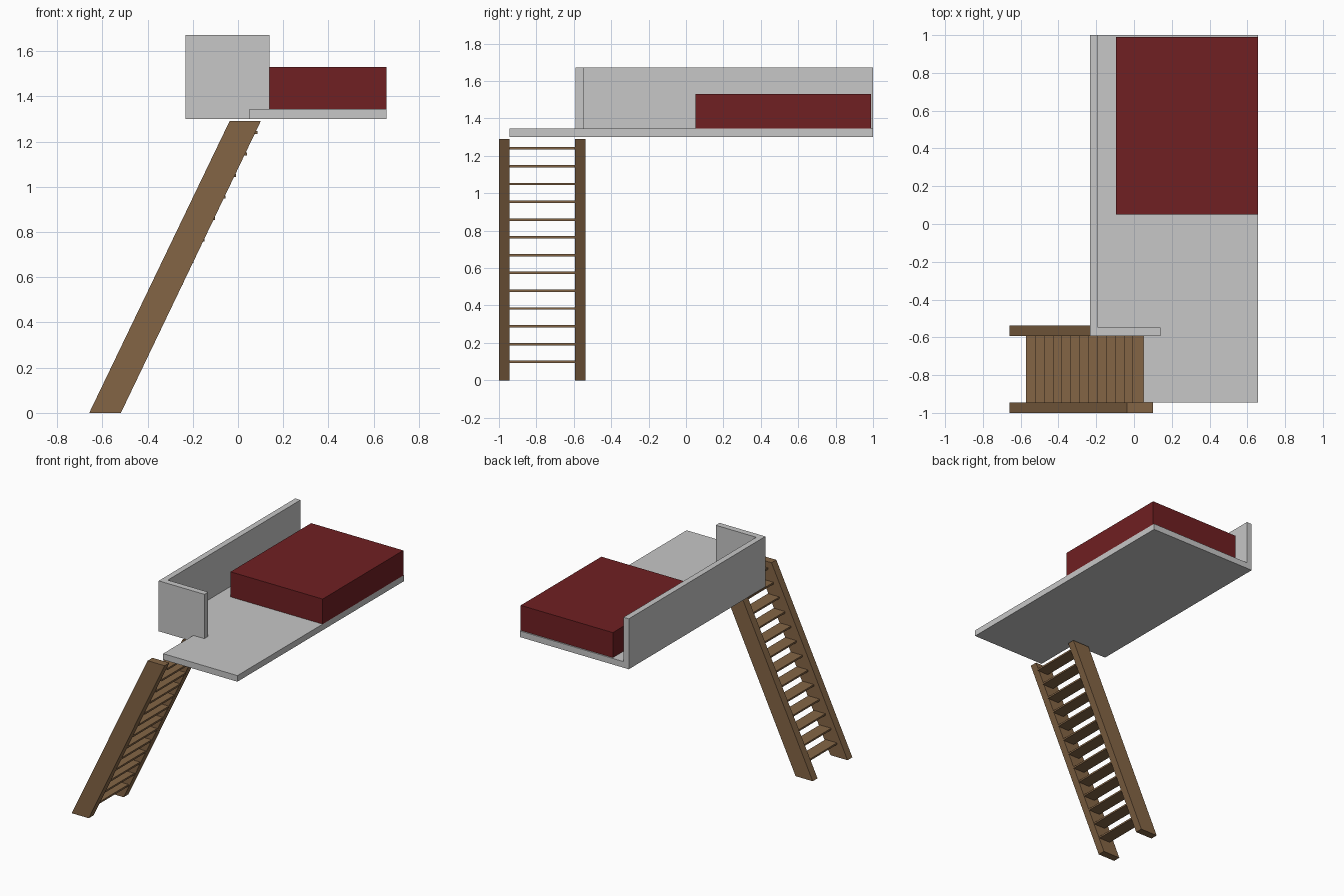
import bpy, bmesh

if "Cube" in bpy.data.objects:
    bpy.data.objects.remove(bpy.data.objects["Cube"])


def material(name, rgb):
    m = bpy.data.materials.new(name)
    m.diffuse_color = (*rgb, 1)
    m.use_nodes = True
    m.node_tree.nodes["Principled BSDF"].inputs["Base Color"].default_value = m.diffuse_color
    return m


GREY = material("light grey", (0.57, 0.57, 0.57))
RED = material("dark red", (0.16, 0.014, 0.016))
WOOD = material("brown wood", (0.23, 0.13, 0.06))


def prism(name, outline, direction, mat):
    """Extrude a flat outline of 3D points along a direction."""
    bm = bmesh.new()
    face = bm.faces.new([bm.verts.new(p) for p in outline])
    ext = bmesh.ops.extrude_face_region(bm, geom=[face])
    verts = [g for g in ext["geom"] if isinstance(g, bmesh.types.BMVert)]
    bmesh.ops.translate(bm, verts=verts, vec=direction)
    bmesh.ops.recalc_face_normals(bm, faces=bm.faces)
    mesh = bpy.data.meshes.new(name)
    bm.to_mesh(mesh)
    bm.free()
    mesh.materials.append(mat)
    ob = bpy.data.objects.new(name, mesh)
    bpy.context.collection.objects.link(ob)
    return ob


def slab(name, outline_xy, z0, z1, mat):
    return prism(name, [(x, y, z0) for x, y in outline_xy], (0, 0, z1 - z0), mat)


def box(name, x0, x1, y0, y1, z0, z1, mat):
    return slab(name, [(x0, y0), (x1, y0), (x1, y1), (x0, y1)], z0, z1, mat)


# Loft floor, notched where the stair arrives
slab("loft_floor", [(0.05, -0.944), (0.656, -0.944), (0.656, 1.0), (-0.19, 1.0),
                    (-0.19, -0.547), (0.05, -0.547)], 1.30, 1.345, GREY)

# L-shaped parapet along the open side, returning at the stair
slab("parapet", [(-0.233, -0.592), (0.14, -0.592), (0.14, -0.547), (-0.19, -0.547),
                 (-0.19, 1.0), (-0.233, 1.0)], 1.30, 1.672, GREY)

# Mattress
box("mattress", -0.096, 0.656, 0.05, 0.99, 1.345, 1.53, RED)

# Sloping stair stringers
for side, y0 in (("front", -1.0), ("back", -0.594)):
    prism(side + "_stringer",
          [(x, y0, z) for x, z in ((-0.658, 0), (-0.518, 0), (0.101, 1.291), (-0.037, 1.291))],
          (0, 0.056, 0), WOOD)

# Treads
for i in range(13):
    x, z = -0.571 + 0.047 * i, 0.105 + 0.0951 * i
    box(f"tread_{i + 1}", x, x + 0.093, -0.944, -0.594, z - 0.013, z, WOOD)
